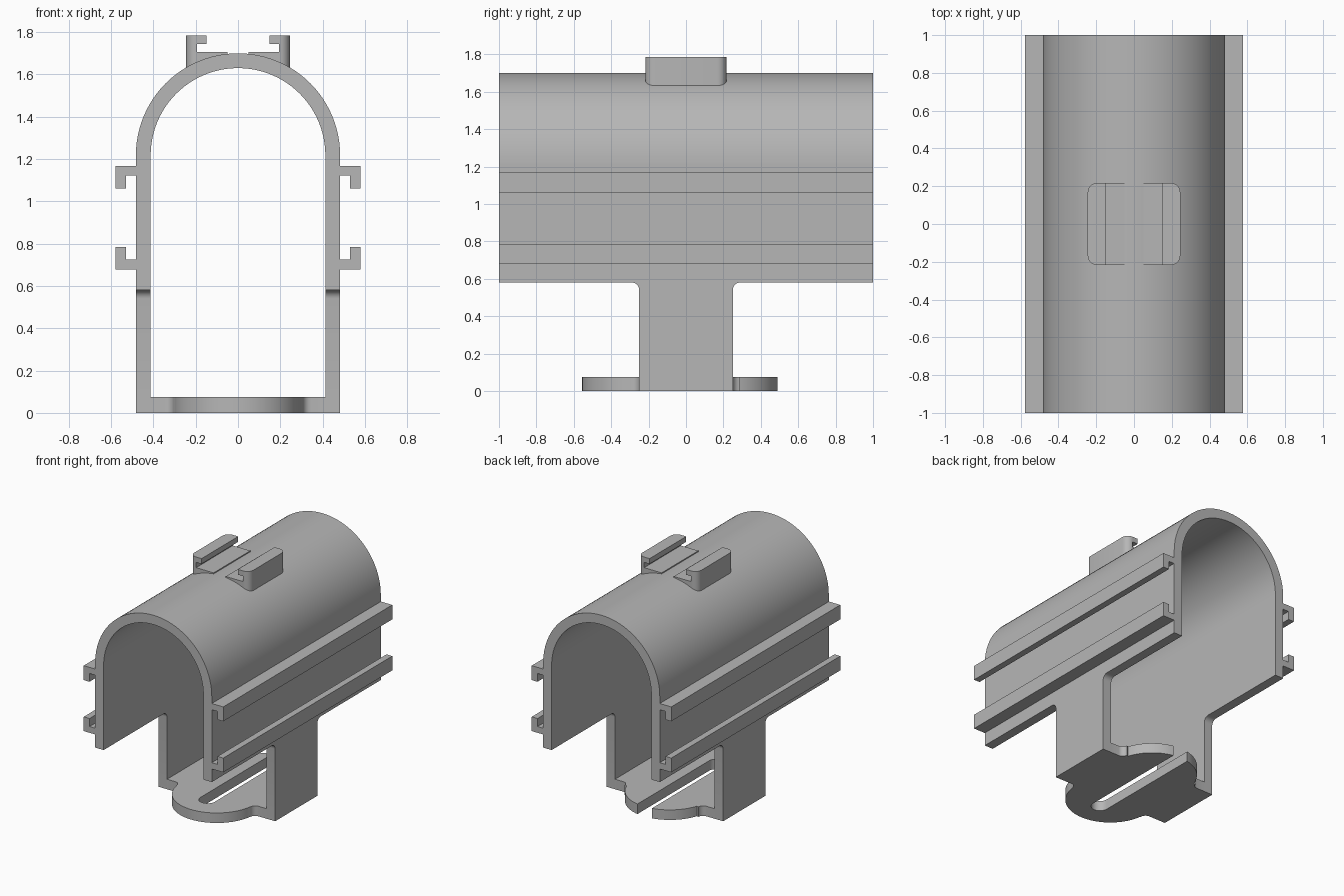
import bpy
import bmesh
from math import cos, sin, pi, radians, sqrt, acos

if "Cube" in bpy.data.objects:
    bpy.data.objects.remove(bpy.data.objects["Cube"], do_unlink=True)

# Single plain grey plastic
grey = bpy.data.materials.new("grey_plastic")
grey.use_nodes = True
grey.diffuse_color = (0.47, 0.47, 0.47, 1)
grey.node_tree.nodes["Principled BSDF"].inputs["Base Color"].default_value = grey.diffuse_color

R_OUT, R_IN = 0.483, 0.413      # arch radii, also the wall faces
SPRING = 1.217                  # height where the arch begins
SHELL_Z = 0.58                  # lower edge of the shell
LEG = 0.25                      # half depth of the legs
FILLET = 0.04


def arc(cx, cy, r, start, end, steps):
    """Points on a circular arc, angles in degrees."""
    angles = [radians(start + (end - start) * i / steps) for i in range(steps + 1)]
    return [(cx + r * cos(a), cy + r * sin(a)) for a in angles]


def extrude(name, outline, axis, low, high, mirror=False, round_x=None):
    """Extrude a 2D outline along one axis, optionally rounding vertical edges at round_x."""
    place = {"x": lambda u, v: (low, u, v),
             "y": lambda u, v: (u, low, v),
             "z": lambda u, v: (u, v, low)}[axis]
    bm = bmesh.new()
    face = bm.faces.new([bm.verts.new(place(u, v)) for u, v in outline])
    grown = bmesh.ops.extrude_face_region(bm, geom=[face], use_keep_orig=True)
    for v in grown["geom"]:
        if isinstance(v, bmesh.types.BMVert):
            v.co["xyz".index(axis)] = high
    bmesh.ops.recalc_face_normals(bm, faces=bm.faces)
    if round_x is not None:
        edges = [e for e in bm.edges
                 if all(abs(v.co.x - round_x) < 1e-4 for v in e.verts)
                 and abs(e.verts[0].co.y - e.verts[1].co.y) < 1e-4]
        bmesh.ops.bevel(bm, geom=edges, offset=0.049, segments=6,
                        profile=0.5, affect="EDGES")
    mesh = bpy.data.meshes.new(name)
    bm.to_mesh(mesh)
    bm.free()
    mesh.materials.append(grey)
    obj = bpy.data.objects.new(name, mesh)
    bpy.context.collection.objects.link(obj)
    bpy.ops.object.select_all(action="DESELECT")
    obj.select_set(True)
    bpy.context.view_layer.objects.active = obj
    bpy.ops.object.shade_smooth_by_angle(angle=radians(30))
    if mirror:
        obj.modifiers.new("Mirror", "MIRROR").use_axis[0] = True
    return obj


# Arched roof
extrude("arched_roof",
        arc(0, SPRING, R_OUT, 0, 180, 48) + arc(0, SPRING, R_IN, 180, 0, 48),
        "y", -1, 1)

# Side walls with the legs running down from their middle
half = [(LEG, 0)] + arc(LEG + FILLET, SHELL_Z - FILLET, FILLET, 180, 90, 6)
half += [(1, SHELL_Z), (1, SPRING)]
wall = half + [(-y, z) for y, z in reversed(half)]
extrude("side_wall_and_leg", wall, "x", R_IN, R_OUT, mirror=True)

# Hooked rails along both sides
RAIL_IN, RAIL_LIP, RAIL_OUT = 0.475, 0.53, 0.578


def rail(name, flange, inner, tip):
    extrude(name, [(RAIL_IN, flange), (RAIL_OUT, flange), (RAIL_OUT, tip),
                   (RAIL_LIP, tip), (RAIL_LIP, inner), (RAIL_IN, inner)],
            "y", -1, 1, mirror=True)


rail("upper_rail", 1.168, 1.122, 1.06)
rail("lower_rail", 0.678, 0.725, 0.785)

# Pair of facing clips on top of the roof
clip = [(0.05, 1.68), (0.05, 1.705), (0.195, 1.705), (0.195, 1.745), (0.15, 1.745),
        (0.15, 1.785), (0.245, 1.785), (0.245, 1.6), (0.195, 1.6)]
extrude("top_clip", clip, "y", -0.217, 0.217, mirror=True, round_x=0.245)

# Base plate with rounded tabs and a slot open at the back
TAB, SLOT = 0.305, 0.06
FRONT_C, BACK_C = -0.25, 0.19
slot_angle = acos(SLOT / TAB) * 180 / pi
side = arc(0, -0.36, SLOT, -90, 0, 8)
side += arc(0, BACK_C, TAB, slot_angle, 18, 16)
side += arc(TAB + FILLET, LEG + FILLET, FILLET, 180, 270, 6)
side += [(R_IN, LEG), (R_IN, -LEG)]
side += arc(TAB + FILLET, -LEG - FILLET, FILLET, 90, 180, 6)
side += arc(0, FRONT_C, TAB, -9, -90, 18)
plate = side + [(-x, y) for x, y in reversed(side[1:-1])]
extrude("slotted_base_plate", plate, "z", 0, 0.075)
